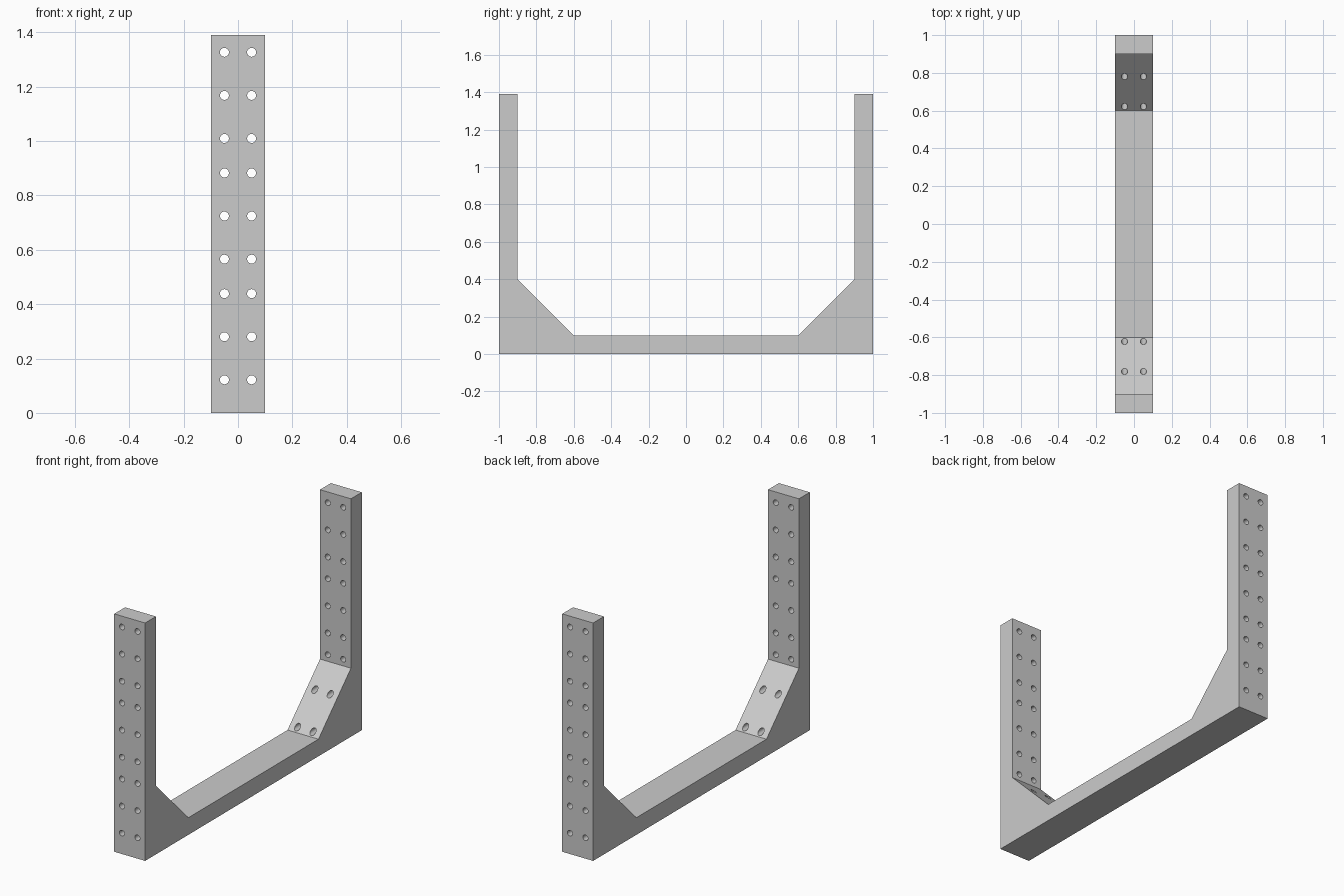
import bpy, bmesh, math
from mathutils import Matrix, Vector

cube = bpy.data.objects.get("Cube")
if cube:
    bpy.data.objects.remove(cube, do_unlink=True)

WIDTH, HEIGHT, HALF = 0.2, 1.39, 1.0
THICK, GUSSET = 0.1, 0.3
HOLE_R, PITCH, GAP = 0.0165, 0.1585, 0.127

grey = bpy.data.materials.new("plain grey")
grey.use_nodes = True
colour = (0.6, 0.6, 0.6, 1)
grey.diffuse_color = colour
grey.node_tree.nodes["Principled BSDF"].inputs["Base Color"].default_value = colour


def make_object(name, bm):
    bmesh.ops.recalc_face_normals(bm, faces=bm.faces)
    mesh = bpy.data.meshes.new(name)
    bm.to_mesh(mesh)
    bm.free()
    mesh.materials.append(grey)
    obj = bpy.data.objects.new(name, mesh)
    bpy.context.collection.objects.link(obj)
    return obj


# U-shaped bracket with corner gussets: mirrored side profile pushed along x
inner = HALF - THICK
half = [(HALF, 0), (HALF, HEIGHT), (inner, HEIGHT),
        (inner, THICK + GUSSET), (inner - GUSSET, THICK)]
profile = half + [(-y, z) for y, z in reversed(half)]
bm = bmesh.new()
face = bm.faces.new([bm.verts.new((-WIDTH / 2, y, z)) for y, z in profile])
side = bmesh.ops.extrude_face_region(bm, geom=[face])
bmesh.ops.translate(bm, vec=Vector((WIDTH, 0, 0)),
                    verts=[v for v in side["geom"] if isinstance(v, bmesh.types.BMVert)])
bracket = make_object("bracket_frame", bm)

# Bolt holes: three groups of three rows, two columns, through both uprights
bm = bmesh.new()
for group in range(3):
    for row in range(3):
        z = 0.1217 + group * (2 * PITCH + GAP) + row * PITCH
        for x in (-0.05, 0.05):
            place = Matrix.Translation((x, 0, z)) @ Matrix.Rotation(math.pi / 2, 4, "X")
            bmesh.ops.create_cone(bm, cap_ends=True, segments=24, radius1=HOLE_R,
                                  radius2=HOLE_R, depth=2.4, matrix=place)
cutter = make_object("bolt_hole_cutter", bm)
cutter.hide_render = True

# Drill the holes, then drop the cutter
drill = bracket.modifiers.new("bolt_holes", "BOOLEAN")
drill.operation = "DIFFERENCE"
drill.solver = "EXACT"
drill.object = cutter
bpy.ops.object.select_all(action="DESELECT")
bracket.select_set(True)
bpy.context.view_layer.objects.active = bracket
bpy.ops.object.modifier_apply(modifier=drill.name)
bpy.data.objects.remove(cutter, do_unlink=True)
bpy.ops.object.shade_smooth_by_angle(angle=math.radians(30))
